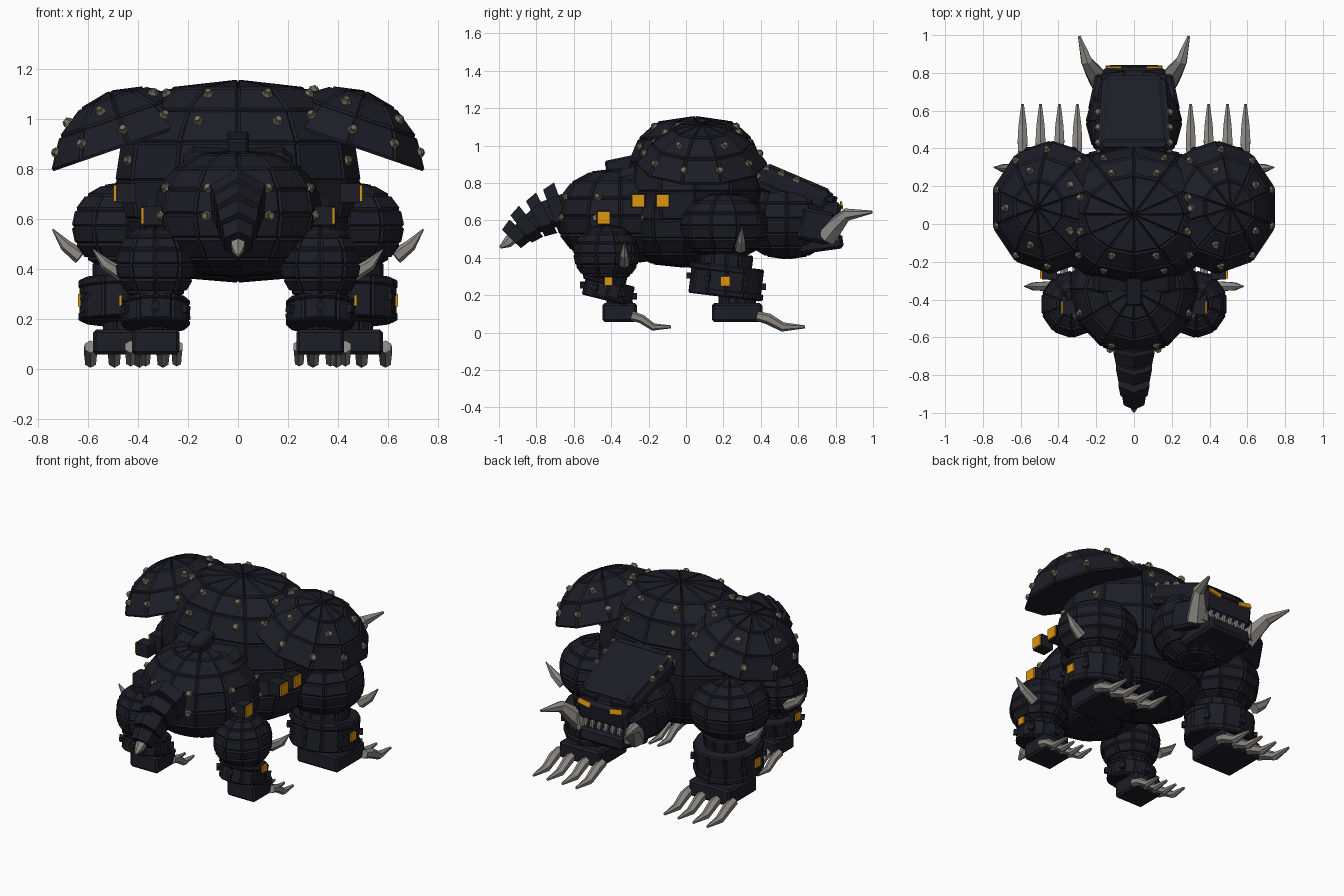
import bpy, bmesh, math
from mathutils import Vector, Matrix, Euler

if "Cube" in bpy.data.objects:
    bpy.data.objects.remove(bpy.data.objects["Cube"])


def material(name, rgb):
    m = bpy.data.materials.new(name)
    m.use_nodes = True
    m.diffuse_color = (*rgb, 1)
    m.node_tree.nodes["Principled BSDF"].inputs["Base Color"].default_value = (*rgb, 1)
    return m


ARMOUR = material("dark armour", (0.0122, 0.0122, 0.0198))
BONE = material("grey bone", (0.26, 0.247, 0.225))
BOLT = material("dull brass", (0.18, 0.155, 0.11))
AMBER = material("amber", (0.72, 0.3, 0.004))


def finish(name, bm, mat, matrix=Matrix()):
    bmesh.ops.recalc_face_normals(bm, faces=bm.faces)
    me = bpy.data.meshes.new(name)
    bm.to_mesh(me)
    bm.free()
    me.materials.append(mat)
    ob = bpy.data.objects.new(name, me)
    bpy.context.collection.objects.link(ob)
    ob.matrix_world = matrix
    return ob


def place(loc, rot=(0, 0, 0)):
    return Matrix.Translation(loc) @ Euler([math.radians(a) for a in rot]).to_matrix().to_4x4()


def bolt(pos, normal):
    # a low cap with a smaller head on it
    bm = bmesh.new()
    for r, h in ((0.023, 0.015), (0.016, 0.022)):
        bmesh.ops.create_cone(bm, cap_ends=True, segments=6, radius1=r, radius2=r * 0.8,
                              depth=h, matrix=Matrix.Translation((0, 0, h / 2)))
    turn = Vector(normal).to_track_quat('Z', 'Y').to_matrix().to_4x4()
    finish("bolt", bm, BOLT, Matrix.Translation(pos) @ turn)


def panels(bm, faces, gap=0.011, raise_by=0.009):
    bmesh.ops.inset_individual(bm, faces=list(faces), thickness=gap, depth=raise_by)


def ball(name, loc, radii, rot=(0, 0, 0), sides=12, rings=8, power=1.0, floor=-2, bolts=()):
    # panelled ball, kept above the unit height floor; bolts lists (unit height, count)
    bm = bmesh.new()
    bmesh.ops.create_uvsphere(bm, u_segments=sides, v_segments=rings, radius=1)
    bmesh.ops.delete(bm, geom=[v for v in bm.verts if v.co.z < floor], context='VERTS')
    matrix = place(loc, rot)
    rx, ry, rz = radii
    for v in bm.verts:
        r = math.hypot(v.co.x, v.co.y)
        k = r ** power / r if r > 0.001 else 1
        v.co = Vector((v.co.x * k * rx, v.co.y * k * ry, v.co.z * rz))
    bm.normal_update()
    panels(bm, bm.faces)
    bmesh.ops.holes_fill(bm, edges=[e for e in bm.edges if e.is_boundary], sides=0)
    for h, count in bolts:
        r = (1 - h * h) ** (power / 2) * 0.98
        for k in range(count):
            a = math.tau * (k + 0.5) / count
            x, y = r * math.cos(a), r * math.sin(a)
            bolt(matrix @ Vector((x * rx, y * ry, h * rz)),
                 matrix.to_3x3() @ Vector((x / rx, y / ry, h / rz)))
    return finish(name, bm, ARMOUR, matrix)


def box(name, loc, size, rot=(0, 0, 0), mat=ARMOUR, bevel=0.0, taper=1.0, inset=False):
    # taper narrows the +y end
    bm = bmesh.new()
    bmesh.ops.create_cube(bm, size=1, matrix=Matrix.Diagonal((*size, 1)))
    for v in bm.verts:
        if v.co.y > 0:
            v.co.x *= taper
    if bevel:
        bmesh.ops.bevel(bm, geom=bm.edges[:], offset=bevel, segments=1, affect='EDGES')
    if inset:
        panels(bm, [f for f in bm.faces if f.calc_area() > 0.008], 0.025, 0.012)
    return finish(name, bm, mat, place(loc, rot))


def drum(name, loc, r, h, rot=(0, 0, 0)):
    bm = bmesh.new()
    bmesh.ops.create_cone(bm, cap_ends=True, segments=12, radius1=r, radius2=r, depth=h)
    panels(bm, [f for f in bm.faces if len(f.verts) == 4])
    return finish(name, bm, ARMOUR, place(loc, rot))


def horn(name, pts, radii, sides=6, mat=BONE):
    # tapered rings along a path
    bm = bmesh.new()
    pts = [Vector(p) for p in pts]
    loops = []
    for i, (p, r) in enumerate(zip(pts, radii)):
        d = pts[min(i + 1, len(pts) - 1)] - pts[max(i - 1, 0)]
        m = Matrix.Translation(p) @ d.to_track_quat('Z', 'Y').to_matrix().to_4x4()
        loops.append([bm.verts.new(m @ Vector((r * math.cos(a), r * math.sin(a), 0)))
                      for a in (math.tau * (k + 0.5) / sides for k in range(sides))])
    for a, b in zip(loops, loops[1:]):
        for k in range(sides):
            j = (k + 1) % sides
            bm.faces.new((a[k], a[j], b[j], b[k]))
    bm.faces.new(loops[0])
    bm.faces.new(loops[-1])
    return finish(name, bm, mat)


# torso, belly and hindquarters
ball("torso", (0, 0.05, 0.755), (0.485, 0.37, 0.395), power=0.62, bolts=((0.87, 8), (0.6, 8), (0.2, 8)))
ball("belly", (0, 0.0, 0.6), (0.44, 0.35, 0.245), power=0.7)
ball("hindquarters", (0, -0.35, 0.622), (0.335, 0.342, 0.25), power=0.8, bolts=((0.4, 8), (-0.03, 8)))
box("spine_block", (0, -0.35, 0.895), (0.09, 0.16, 0.08), (12, 0, 0), bevel=0.01)
box("spine_saddle", (0, -0.29, 0.825), (0.44, 0.18, 0.12), (15, 0, 0), bevel=0.04)

# tail: spaced hexagonal segments over a thin core, and a bone tip
tail = ((-0.69, 0.66, 0.14, 20), (-0.775, 0.625, 0.122, 28), (-0.855, 0.575, 0.105, 38), (-0.91, 0.525, 0.08, 46))
for y, z, r, tilt in tail:
    bm = bmesh.new()
    bmesh.ops.create_cone(bm, cap_ends=True, segments=6, radius1=r * 0.88, radius2=r, depth=0.068)
    for v in bm.verts:
        v.co.x *= 0.9
    finish("tail_segment", bm, ARMOUR, place((0, y, z), (-90 + tilt, 0, 0)))
horn("tail_core", [(0, -0.6, 0.67), (0, -0.76, 0.625), (0, -0.92, 0.515)], (0.09, 0.075, 0.04), mat=ARMOUR)
horn("tail_tip", [(0, -0.92, 0.515), (0, -0.955, 0.48), (0, -0.995, 0.455)], (0.034, 0.028, 0.007))

# head: skull, sloping helm, upper face and lower jaw
ball("skull", (0, 0.54, 0.61), (0.25, 0.25, 0.21), power=0.85)
box("helm", (0, 0.575, 0.765), (0.4, 0.42, 0.13), (-23, 0, 0), bevel=0.025, taper=0.85, inset=True)
box("upper_face", (0, 0.715, 0.645), (0.35, 0.22, 0.13), (-8, 0, 0), bevel=0.02, taper=0.95)
box("lower_jaw", (0, 0.72, 0.475), (0.35, 0.24, 0.08), (8, 0, 0), bevel=0.015, taper=0.8)
box("mouth_core", (0, 0.67, 0.55), (0.26, 0.2, 0.14))
for i in range(6):
    x = -0.115 + i * 0.046
    horn("upper_tooth", [(x, 0.795, 0.6), (x, 0.81, 0.515)], (0.021, 0.004), 4)
    horn("lower_tooth", [(x + 0.02, 0.785, 0.5), (x + 0.02, 0.795, 0.57)], (0.018, 0.004), 4)


def leg(s, name, x, y, thigh_z, thigh_r, shin_z, shin_r, shin_h, tilt, foot, claw_xs):
    ball(name + "_thigh", (s * x, y - 0.01, thigh_z), thigh_r, sides=10, power=0.85)
    drum(name + "_knee", (s * x, y, shin_z + shin_h * 0.6), shin_r * 0.72, shin_h * 0.5, (tilt, 0, 0))
    drum(name + "_shin", (s * x, y, shin_z), shin_r, shin_h * 0.95, (tilt, 0, 0))
    for k in (-0.36, 0.36):
        drum(name + "_shin_band", (s * x, y, shin_z + k * shin_h), shin_r + 0.005, shin_h * 0.2, (tilt, 0, 0))
    for k in range(6):
        a = math.tau * (k + 0.5) / 6
        box(name + "_shin_lug", (s * x + (shin_r + 0.01) * math.cos(a), y + (shin_r + 0.01) * math.sin(a),
            shin_z - math.sin(a) * 0.03), (0.03, 0.03, 0.03), (tilt, 0, math.degrees(a)))
    fy, width, length = foot
    drum(name + "_ankle", (s * x, fy, 0.16), shin_r * 0.5, 0.1)
    box(name + "_foot", (s * x, fy, 0.108), (width, length, 0.1), bevel=0.012)
    # four curved claws
    tip = fy + length / 2
    k = (length / 0.27) ** 0.6
    for cx in claw_xs:
        horn(name + "_claw", [(s * cx, tip - 0.03, 0.09), (s * cx, tip + 0.03 * k, 0.074),
             (s * cx, tip + 0.11 * k, 0.03), (s * cx, tip + 0.228 * k, 0.031)],
             (0.026, 0.03 * k, 0.025 * k, 0.008))


def lamp(name, x, y, z, size, depth):
    # dark mount with an amber plate on its outer side
    s = math.copysign(1, x)
    box(name + "_mount", (x - s * depth / 2, y, z), (depth, size + 0.01, size + 0.01))
    box(name + "_plate", (x + s * 0.0045, y, z), (0.0095, size, size), mat=AMBER)


for s in (1, -1):
    # shoulder shells: ball caps leaning outward
    ball("shoulder_shell", (s * 0.393, 0.085, 0.766), (0.362, 0.375, 0.36), (0, s * 19, 0), sides=10,
         floor=0.3, bolts=((0.56, 10), (0.83, 5)))
    # legs
    leg(s, "front_leg", 0.44, 0.215, 0.57, (0.228, 0.23, 0.172), 0.275, 0.187, 0.18, -7,
        (0.273, 0.28, 0.27), (0.30, 0.395, 0.495, 0.59))
    leg(s, "rear_leg", 0.33, -0.415, 0.42, (0.16, 0.172, 0.15), 0.225, 0.127, 0.115, -14,
        (-0.355, 0.19, 0.185), (0.245, 0.305, 0.37, 0.43))
    # thigh spikes
    horn("front_spike", [(s * 0.63, 0.29, 0.45), (s * 0.69, 0.295, 0.495), (s * 0.742, 0.3, 0.56)],
         (0.032, 0.024, 0.003))
    horn("rear_spike", [(s * 0.45, -0.33, 0.37), (s * 0.53, -0.33, 0.42), (s * 0.58, -0.33, 0.48)],
         (0.03, 0.024, 0.003))
    # amber lamps
    for y in (-0.255, -0.125):
        lamp("flank_lamp", s * 0.488, y, 0.705, 0.066, 0.08)
    lamp("rump_lamp", s * 0.378, -0.44, 0.615, 0.066, 0.08)
    lamp("front_shin_lamp", s * 0.631, 0.21, 0.275, 0.05, 0.05)
    lamp("rear_shin_lamp", s * 0.466, -0.415, 0.275, 0.043, 0.04)
    # face details
    box("brow", (s * 0.11, 0.775, 0.715), (0.13, 0.05, 0.035), (-15, 0, s * -8), bevel=0.006)
    box("eye", (s * 0.108, 0.832, 0.682), (0.082, 0.009, 0.03), (14, s * -10, 0), mat=AMBER)
    box("cheek", (s * 0.19, 0.69, 0.57), (0.07, 0.18, 0.17), (-10, 0, s * 12), bevel=0.015)
    horn("tusk", [(s * 0.18, 0.75, 0.51), (s * 0.21, 0.8, 0.57), (s * 0.25, 0.86, 0.632), (s * 0.29, 0.995, 0.645)],
         (0.058, 0.05, 0.034, 0.008))
    horn("fang", [(s * 0.16, 0.79, 0.5), (s * 0.165, 0.815, 0.59)], (0.028, 0.005), 5)
    for y, z in ((0.43, 0.875), (0.51, 0.845), (0.59, 0.81)):
        bolt((s * 0.185, y, z), (s * 0.4, 0.3, 1))
